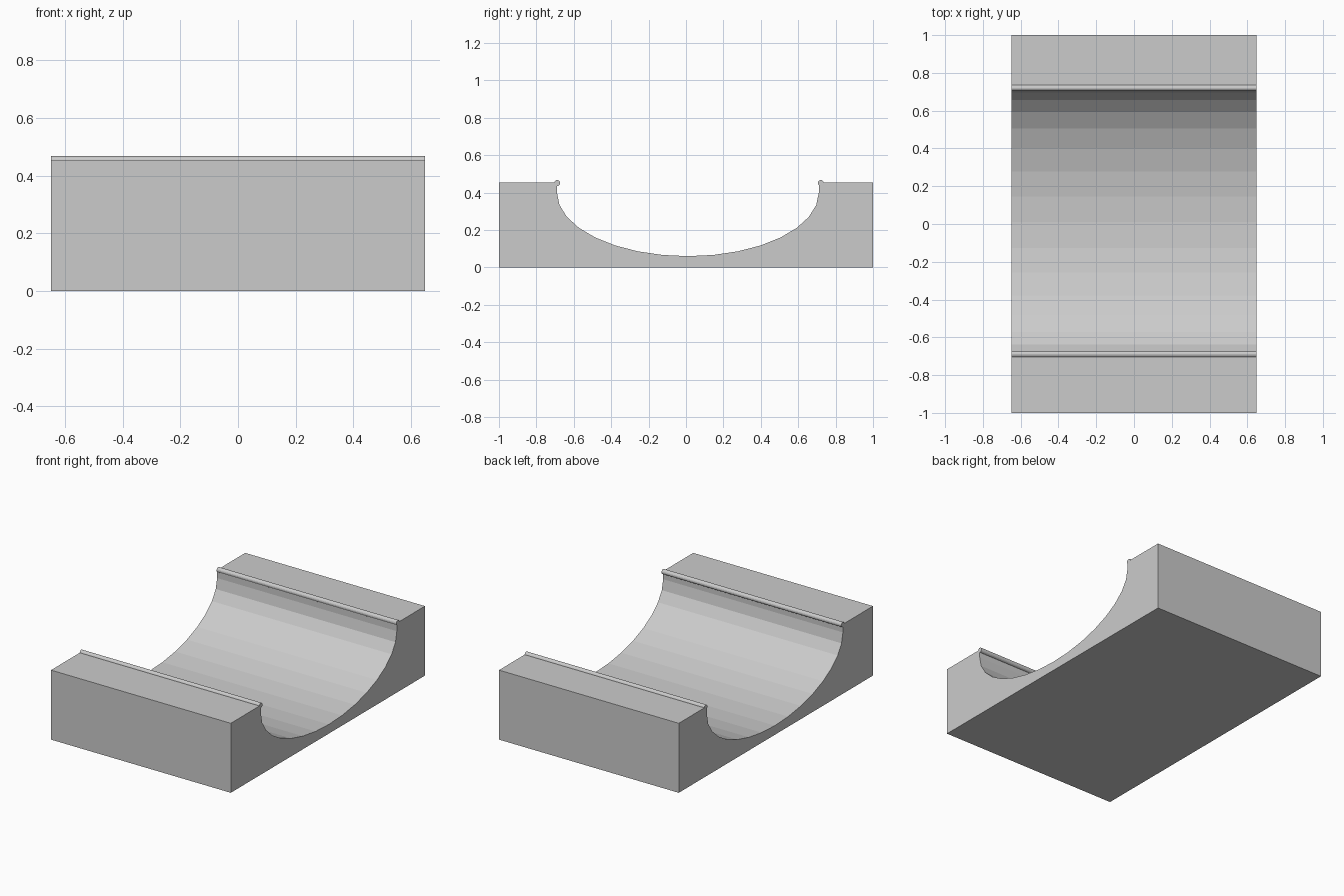
import bpy, bmesh
from math import sin, cos, pi

if "Cube" in bpy.data.objects:
    bpy.data.objects.remove(bpy.data.objects["Cube"])

HALF_X = 0.648


def extrude_profile(name, pts):
    """Extrude a closed (y, z) outline along the full width in x."""
    bm = bmesh.new()
    face = bm.faces.new([bm.verts.new((-HALF_X, y, z)) for y, z in pts])
    res = bmesh.ops.extrude_face_region(bm, geom=[face])
    moved = [g for g in res["geom"] if isinstance(g, bmesh.types.BMVert)]
    bmesh.ops.translate(bm, verts=moved, vec=(2 * HALF_X, 0, 0))
    bmesh.ops.recalc_face_normals(bm, faces=bm.faces)
    mesh = bpy.data.meshes.new(name)
    bm.to_mesh(mesh)
    bm.free()
    obj = bpy.data.objects.new(name, mesh)
    bpy.context.collection.objects.link(obj)
    return obj


# Ramp block: box outline with a faceted elliptical channel
TOP, CY, CZ, RY, RZ = 0.453, 0.01, 0.40, 0.70, 0.34
channel = [(CY + RY * cos(pi * i / 16), CZ - RZ * sin(pi * i / 16))
           for i in range(17)]
outline = ([(-1, 0), (1, 0), (1, TOP), (CY + RY, TOP)]
           + channel + [(CY - RY, TOP), (-1, TOP)])
extrude_profile("ramp_block", outline)

# Round coping rails along both lips
for name, y in (("front_coping_rail", -0.689), ("back_coping_rail", 0.721)):
    extrude_profile(name, [(y + 0.016 * cos(pi * i / 8), 0.451 + 0.016 * sin(pi * i / 8))
                           for i in range(16)])
